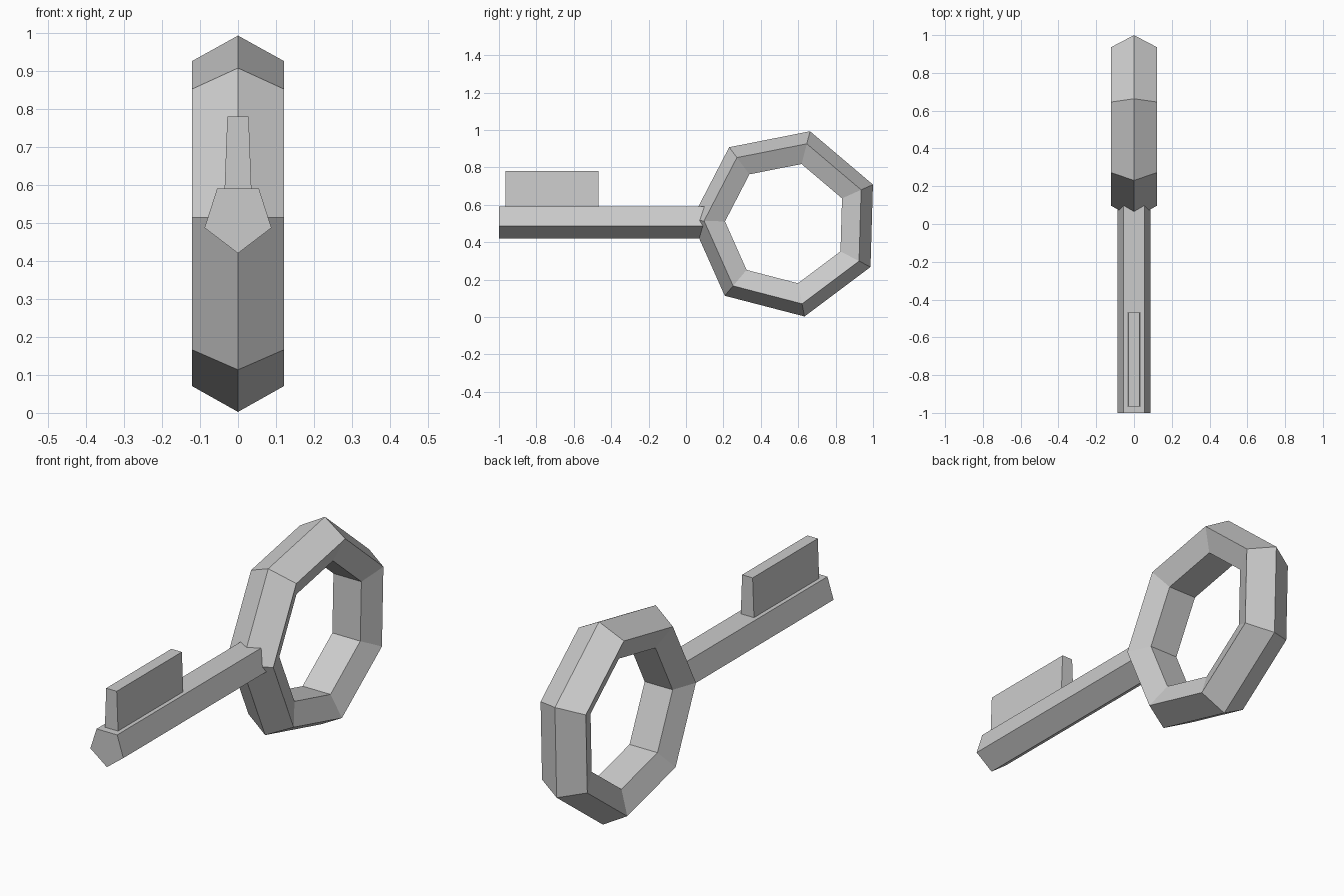
import bpy
import math

if "Cube" in bpy.data.objects:
    bpy.data.objects.remove(bpy.data.objects["Cube"])


def make_object(name, verts, faces):
    mesh = bpy.data.meshes.new(name)
    mesh.from_pydata(verts, [], faces)
    mesh.update()
    obj = bpy.data.objects.new(name, mesh)
    bpy.context.collection.objects.link(obj)
    return obj


def extrude_profile(name, profile, y0, y1):
    """Prism along y from an (x, z) profile, anticlockwise as seen from -y."""
    n = len(profile)
    verts = [(x, y, z) for y in (y0, y1) for x, z in profile]
    faces = [tuple(range(n)), tuple(reversed(range(n, 2 * n)))]
    faces += [(i, i + n, (i + 1) % n + n, (i + 1) % n) for i in range(n)]
    return make_object(name, verts, faces)


# Ring handle: seven segments with a five-sided section, ridge facing outward
SEG, SIDES = 7, 5
CY, CZ, RADIUS = 0.5355, 0.501, 0.408
verts, faces = [], []
for i in range(SEG):
    a = math.radians(178.3) + math.tau * i / SEG
    for j in range(SIDES):
        b = math.tau * j / SIDES
        r = RADIUS + 0.1 * math.cos(b)
        verts.append((0.127 * math.sin(b), CY + r * math.cos(a), CZ + r * math.sin(a)))
        i2, j2 = (i + 1) % SEG, (j + 1) % SIDES
        faces.append((i * SIDES + j, i2 * SIDES + j, i2 * SIDES + j2, i * SIDES + j2))
make_object("ring_handle", verts, faces)

# Shaft: five-sided bar with its point downward, ending inside the ring
extrude_profile("shaft", [(0, 0.42), (0.088, 0.487), (0.055, 0.59),
                          (-0.055, 0.59), (-0.088, 0.487)], -1.0, 0.12)

# Key bit: slightly tapered blade standing on the shaft
extrude_profile("key_bit", [(-0.036, 0.57), (0.036, 0.57),
                            (0.028, 0.78), (-0.028, 0.78)], -0.965, -0.468)
